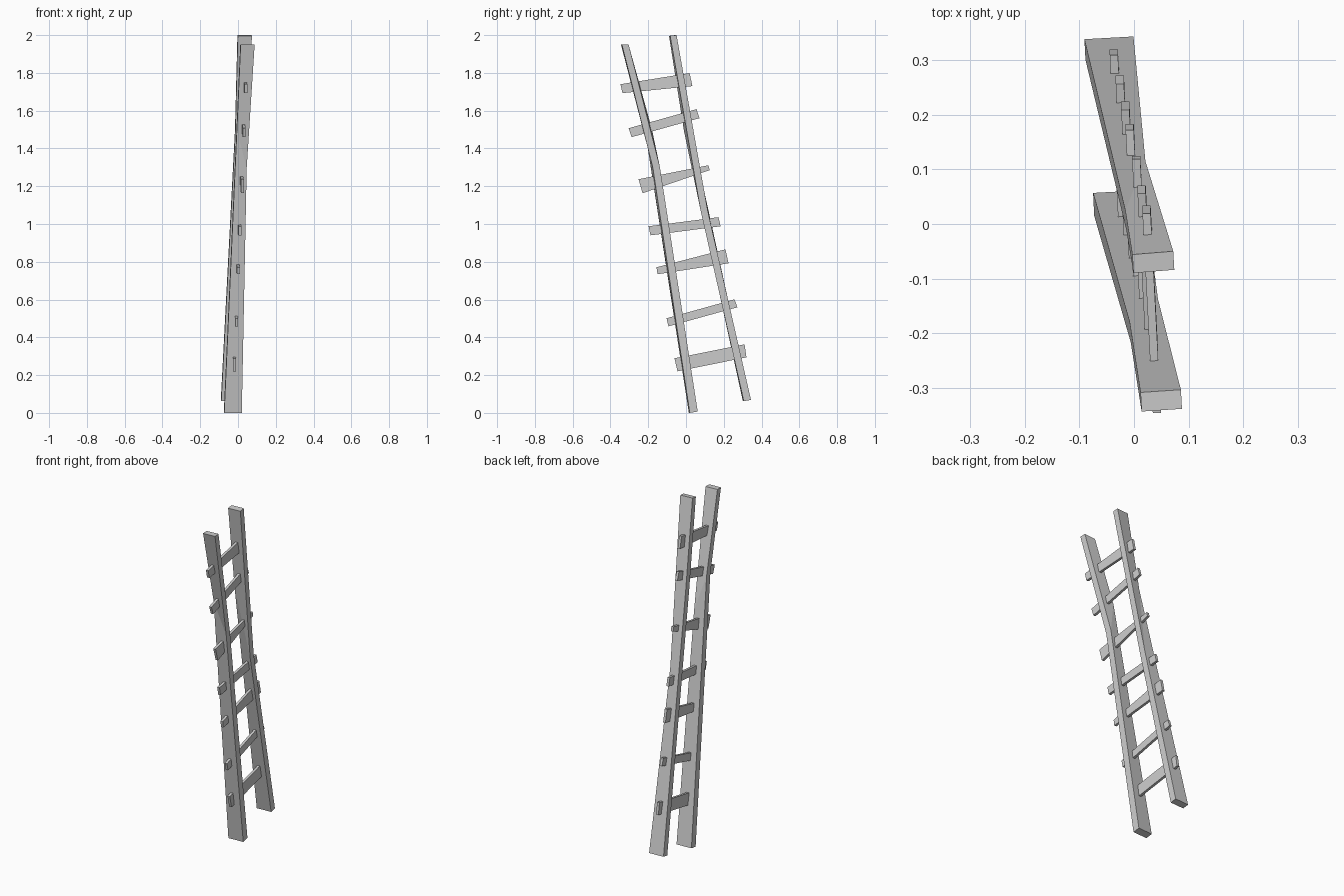
import bpy, bmesh


def loft(name, rings):
    """Skin a chain of four-cornered rings and cap both ends."""
    bm = bmesh.new()
    vs = [[bm.verts.new(p) for p in ring] for ring in rings]
    for a, b in zip(vs, vs[1:]):
        for i in range(4):
            j = (i + 1) % 4
            bm.faces.new((a[i], a[j], b[j], b[i]))
    bm.faces.new(vs[0][::-1])
    bm.faces.new(vs[-1])
    bmesh.ops.recalc_face_normals(bm, faces=bm.faces)
    me = bpy.data.meshes.new(name)
    bm.to_mesh(me)
    bm.free()
    ob = bpy.data.objects.new(name, me)
    bpy.context.collection.objects.link(ob)
    return ob


def rail(name, stations, depth):
    """Each station: back-left point, back-right point; front is offset by depth."""
    rings = []
    for (l, r), d in zip(stations, depth):
        dy, dz = d
        rings.append([l, r, (r[0] + .002, r[1] - dy, r[2] - dz),
                      (l[0] + .002, l[1] - dy, l[2] - dz)])
    return loft(name, rings)


# Side rails: crooked boards with a skewed kink part way up
rail("front_rail",
     [((-.075, .057, .007), (.018, .062, .007)),
      ((-.008, -.180, 1.50), (.044, -.138, 1.30)),
      ((.012, -.309, 1.95), (.086, -.304, 1.95))],
     [(.042, .007), (.037, .004), (.035, .001)])
rail("back_rail",
     [((-.091, .339, .069), (-.001, .344, .069)),
      ((-.016, .025, 1.50), (.021, .115, 1.07)),
      ((-.003, -.056, 2.0), (.072, -.050, 2.0))],
     [(.038, .007), (.036, .006), (.034, .004)])

# Rungs: (y, z) of front top, front bottom, back top, back bottom, then x at the back end
RUNGS = [
    (-.061, .289, -.045, .220, .310, .363, .320, .294, -.037),
    (-.103, .501, -.093, .458, .257, .601, .272, .559, -.026),
    (-.156, .771, -.151, .734, .209, .866, .225, .792, -.016),
    (-.198, .988, -.188, .940, .172, 1.036, .183, .988, -.008),
    (-.251, 1.237, -.230, 1.163, .119, 1.311, .125, 1.285, .004),
    (-.304, 1.507, -.288, 1.460, .056, 1.608, .071, 1.560, .014),
    (-.347, 1.740, -.336, 1.693, .019, 1.799, .034, 1.730, .023),
]
T = .0075  # half thickness
for n, (y1, z1, y2, z2, y3, z3, y4, z4, xb) in enumerate(RUNGS, 1):
    ends = [(xb + .019, y1, z1, y2, z2), (xb, y3, z3, y4, z4)]
    loft(f"rung_{n}", [[(x - T, ya, za), (x + T, ya, za), (x + T, yb, zb), (x - T, yb, zb)]
                       for x, ya, za, yb, zb in ends])
